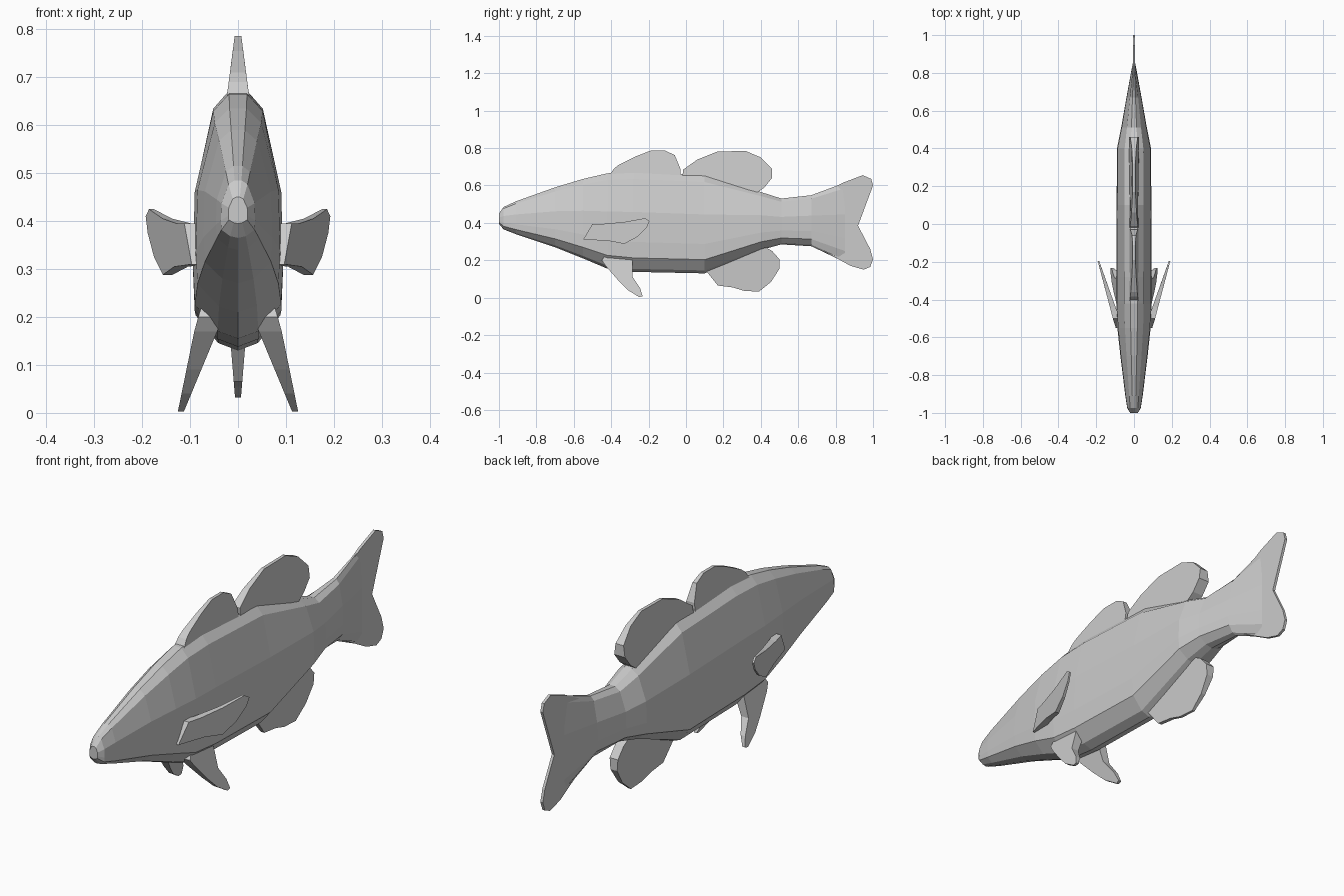
import bpy, bmesh

if "Cube" in bpy.data.objects:
    bpy.data.objects.remove(bpy.data.objects["Cube"])


def finish(name, bm, mirrored=False):
    bmesh.ops.recalc_face_normals(bm, faces=bm.faces)
    me = bpy.data.meshes.new(name)
    bm.to_mesh(me)
    bm.free()
    ob = bpy.data.objects.new(name, me)
    bpy.context.collection.objects.link(ob)
    if mirrored:
        ob.modifiers.new("Mirror", 'MIRROR').use_mirror_merge = False
    return ob


def fin(name, outline, half_thick, centre=lambda y, z: 0.0, mirrored=False):
    """Tapered plate from a (y, z) outline; thickness and offset vary over it."""
    bm = bmesh.new()
    sides = []
    for s in (1, -1):
        sides.append([bm.verts.new((centre(y, z) + s * half_thick(y, z), y, z))
                      for y, z in outline])
        bm.faces.new(sides[-1])
    n = len(outline)
    for i in range(n):
        j = (i + 1) % n
        bm.faces.new((sides[0][i], sides[0][j], sides[1][j], sides[1][i]))
    return finish(name, bm, mirrored)


def taper(value, start, end, a, b):
    t = max(0.0, min(1.0, (value - start) / (end - start)))
    return a + (b - a) * t


# Body: faceted rings along y as (y, bottom z, top z, half width)
stations = [(-1.0, .395, .45, .02), (-.975, .365, .485, .036),
            (-.91, .34, .515, .046), (-.70, .27, .59, .072),
            (-.55, .21, .635, .088), (-.42, .155, .665, .094),
            (-.28, .138, .672, .094), (.10, .13, .655, .092),
            (.40, .255, .565, .09), (.51, .285, .53, .068),
            (.67, .275, .548, .04), (.85, .19, .615, .007)]
half = [(.45, .03), (.96, .14), (1, .3), (.96, .6), (.55, .93), (.2, 1)]
ring_shape = [(0, 0)] + half + [(-x, z) for x, z in reversed(half)]
bm = bmesh.new()
rings = [[bm.verts.new((x * w, y, zb + f * (zt - zb))) for x, f in ring_shape]
         for y, zb, zt, w in stations]
for a, b in zip(rings, rings[1:]):
    for i in range(len(a)):
        j = (i + 1) % len(a)
        bm.faces.new((a[i], a[j], b[j], b[i]))
bm.faces.new(rings[0])
bm.faces.new(rings[-1])
finish("body", bm)

# Tail fin
fin("tail_fin", [(.70, .54), (.84, .615), (.945, .655), (.99, .635), (1.0, .60),
                 (.92, .385), (.985, .26), (1.0, .205), (.985, .165), (.95, .15),
                 (.88, .17), (.70, .27)], lambda y, z: .006)

# Two dorsal fins
dorsal_t = lambda y, z: taper(z, .64, .785, .026, .007)
fin("front_dorsal_fin", [(-.42, .64), (-.385, .69), (-.36, .71), (-.27, .755),
                         (-.19, .786), (-.11, .786), (-.06, .762), (-.03, .69),
                         (-.03, .64)], dorsal_t)
fin("rear_dorsal_fin", [(-.02, .64), (-.015, .685), (.06, .738), (.17, .782),
                        (.32, .784), (.40, .75), (.46, .69), (.46, .64),
                        (.42, .59), (.385, .565), (.35, .54)], dorsal_t)

# Anal fin
fin("anal_fin", [(.10, .20), (.11, .14), (.17, .065), (.25, .055), (.31, .037),
                 (.39, .032), (.455, .085), (.50, .155), (.50, .205), (.46, .25),
                 (.39, .29), (.36, .33)],
    lambda y, z: taper(z, .03, .20, .006, .02))

# Paired pectoral fins, flaring outward to the rear
fin("pectoral_fins", [(-.55, .31), (-.50, .395), (-.44, .395), (-.33, .405),
                      (-.22, .425), (-.195, .41), (-.21, .375), (-.26, .325),
                      (-.33, .288), (-.42, .305)],
    lambda y, z: taper(y, -.5, -.2, .018, .004),
    lambda y, z: .187 + (y + .2) * .31, True)

# Paired pelvic fins, splaying downward
fin("pelvic_fins", [(-.42, .25), (-.45, .20), (-.43, .17), (-.36, .09),
                    (-.31, .04), (-.25, .003), (-.232, .008), (-.245, .05),
                    (-.285, .11), (-.285, .23)],
    lambda y, z: taper(z, 0, .18, .006, .025),
    lambda y, z: .12 - z * .31, True)
